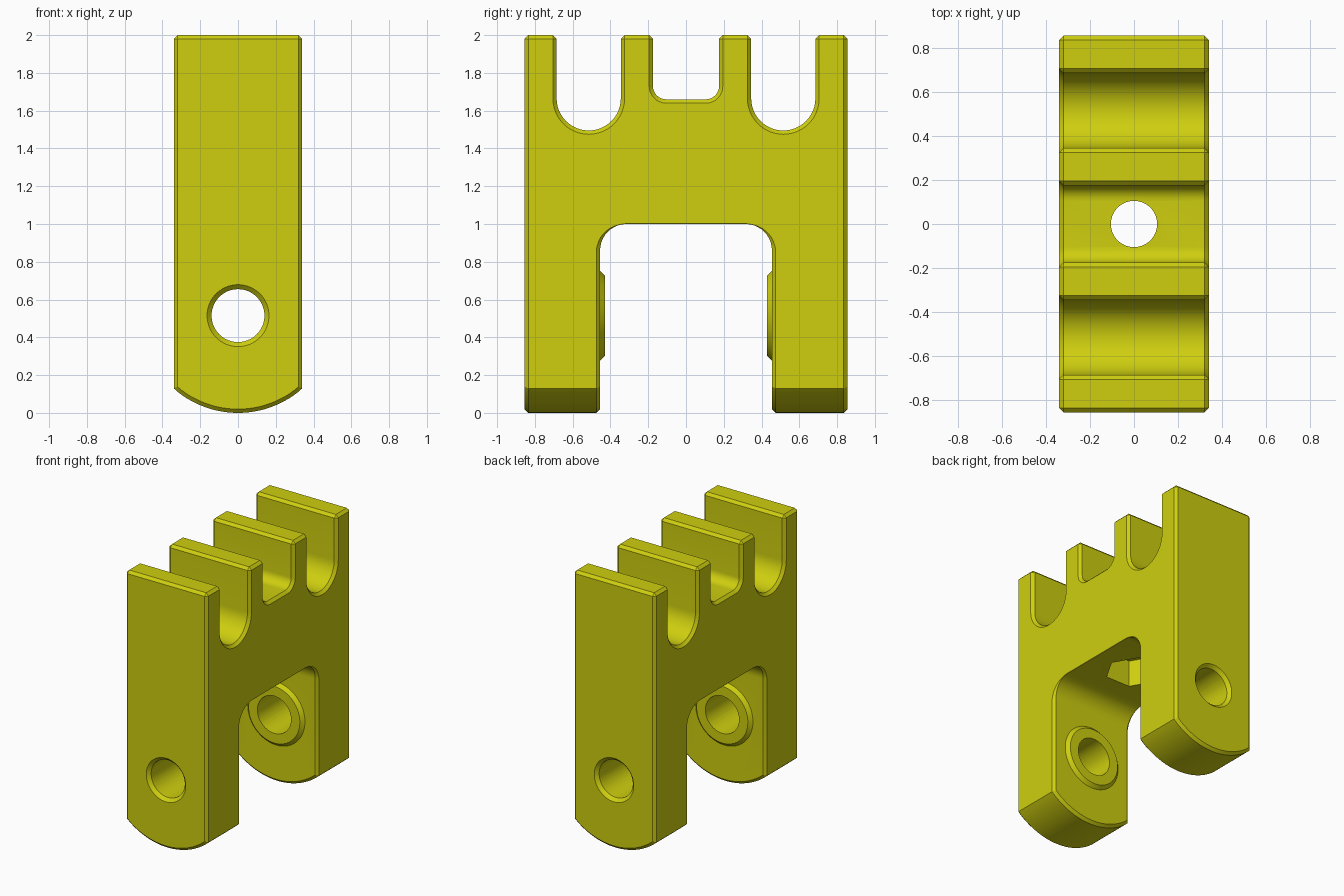
import bpy, bmesh, math
from mathutils import Matrix, Vector

if "Cube" in bpy.data.objects:
    bpy.data.objects.remove(bpy.data.objects["Cube"])

HALF_W, HALF_D, TOP = 0.34, 0.855, 2.0
HOLE_Z, CHAMFER = 0.515, 0.02
ARCH_Y, ARCH_Z, ARCH_R = 0.315, 0.86, 0.14


def arc(cx, cz, r, a0, a1, n):
    return [(cx + r * math.cos(math.radians(a0 + (a1 - a0) * i / n)),
             cz + r * math.sin(math.radians(a0 + (a1 - a0) * i / n))) for i in range(n + 1)]


def finish(name, bm):
    bmesh.ops.recalc_face_normals(bm, faces=bm.faces)
    me = bpy.data.meshes.new(name)
    bm.to_mesh(me)
    bm.free()
    ob = bpy.data.objects.new(name, me)
    bpy.context.collection.objects.link(ob)
    return ob


def prism(name, points, vec):
    """Closed solid made by sweeping an outline along vec."""
    bm = bmesh.new()
    a = [bm.verts.new(p) for p in points]
    b = [bm.verts.new(Vector(p) + Vector(vec)) for p in points]
    bm.faces.new(a)
    bm.faces.new(b[::-1])
    for i in range(len(a)):
        j = (i + 1) % len(a)
        bm.faces.new((a[j], a[i], b[i], b[j]))
    return finish(name, bm)


def cone(name, r1, r2, start, end, segs=64):
    """Round plug running from start (radius r1) to end (radius r2)."""
    a, b = Vector(start), Vector(end)
    rot = Vector((0, 0, 1)).rotation_difference(b - a).to_matrix().to_4x4()
    bm = bmesh.new()
    bmesh.ops.create_cone(bm, cap_ends=True, segments=segs, radius1=r1, radius2=r2,
                          depth=(b - a).length, matrix=Matrix.Translation((a + b) / 2) @ rot)
    return finish(name, bm)


def apply(ob, mod):
    bpy.ops.object.select_all(action='DESELECT')
    bpy.context.view_layer.objects.active = ob
    ob.select_set(True)
    bpy.ops.object.modifier_apply(modifier=mod.name)


def combine(ob, tool, operation):
    mod = ob.modifiers.new(operation, 'BOOLEAN')
    mod.operation, mod.solver, mod.object = operation, 'EXACT', tool
    apply(ob, mod)
    bpy.data.objects.remove(tool)


# side profile: right half from the arch to the middle slot, then mirrored
half = (arc(ARCH_Y, ARCH_Z, ARCH_R, 90, 0, 10)
        + [(0.455, -0.1), (HALF_D, -0.1), (HALF_D, TOP), (0.685, TOP)]
        + arc(0.515, 1.665, 0.17, 0, -180, 24)
        + [(0.345, TOP), (0.175, TOP)]
        + arc(0.105, 1.73, 0.07, 0, -90, 8))
outline = half + [(-y, z) for y, z in reversed(half)]
body = prism("clamp_body", [(-HALF_W, y, z) for y, z in outline], (2 * HALF_W, 0, 0))

# rounded leg ends
ends = ([(-0.37, 0.157)] + arc(0, HOLE_Z, HOLE_Z, -128, -52, 24)
        + [(0.37, 0.157), (0.37, 2.2), (-0.37, 2.2)])
combine(body, prism("end_cutter", [(x, -1, z) for x, z in ends], (0, 2, 0)), 'INTERSECT')

# chamfer every square outer edge
bm = bmesh.new()
bm.from_mesh(body.data)
bmesh.ops.remove_doubles(bm, verts=bm.verts, dist=0.0005)
bmesh.ops.dissolve_limit(bm, angle_limit=0.005, verts=bm.verts, edges=bm.edges)
bm.normal_update()
edges = [e for e in bm.edges if e.is_manifold and e.calc_face_angle_signed(0) > math.radians(60)]
bmesh.ops.bevel(bm, geom=edges, offset=CHAMFER, offset_type='OFFSET', segments=1,
                profile=0.5, affect='EDGES', clamp_overlap=False)

# let the chamfer fade out round the arch corners
for v in bm.verts:
    dy, dz = abs(v.co.y) - ARCH_Y, v.co.z - ARCH_Z
    r = math.hypot(dy, dz)
    if dy > -0.01 and dz > -0.001 and 0.13 < r < 0.17:
        fade = max(0.1, 1 - math.atan2(dz, dy) / math.radians(80))
        if r > ARCH_R + 0.01:
            k = (ARCH_R + CHAMFER * fade) / r
            v.co.y = math.copysign(ARCH_Y + dy * k, v.co.y)
            v.co.z = ARCH_Z + dz * k
        else:
            v.co.x = math.copysign(HALF_W - CHAMFER * fade, v.co.x)
bmesh.ops.recalc_face_normals(bm, faces=bm.faces)
bm.to_mesh(body.data)
bm.free()

# bosses and countersunk pin holes in both legs
for s in (-1, 1):
    combine(body, cone("boss", 0.283, 0.213, (0, s * 0.50, HOLE_Z), (0, s * 0.43, HOLE_Z)), 'UNION')
    combine(body, cone("pin_hole", 0.14, 0.14, (0, s * 0.3, HOLE_Z), (0, s * 1.0, HOLE_Z)), 'DIFFERENCE')
    combine(body, cone("countersink", 0.138, 0.174, (0, s * 0.829, HOLE_Z), (0, s * 0.865, HOLE_Z)), 'DIFFERENCE')

# vertical bolt hole and the six-sided nut pocket below it
combine(body, cone("bolt_hole", 0.105, 0.105, (0, 0, 0.9), (0, 0, 1.8)), 'DIFFERENCE')
pocket = [(0.2 * math.cos(math.radians(60 * i)), 0.2 * math.sin(math.radians(60 * i)), 0.9) for i in range(6)]
combine(body, prism("nut_pocket", pocket, (0, 0, 0.3)), 'DIFFERENCE')

# colour and shading
mat = bpy.data.materials.new("yellow_plastic")
mat.diffuse_color = (0.62, 0.62, 0.005, 1)
mat.use_nodes = True
mat.node_tree.nodes["Principled BSDF"].inputs["Base Color"].default_value = mat.diffuse_color
body.data.materials.clear()
body.data.materials.append(mat)
for p in body.data.polygons:
    p.material_index = 0
bpy.ops.object.select_all(action='DESELECT')
body.select_set(True)
bpy.context.view_layer.objects.active = body
bpy.ops.object.shade_smooth_by_angle(angle=math.radians(30))
